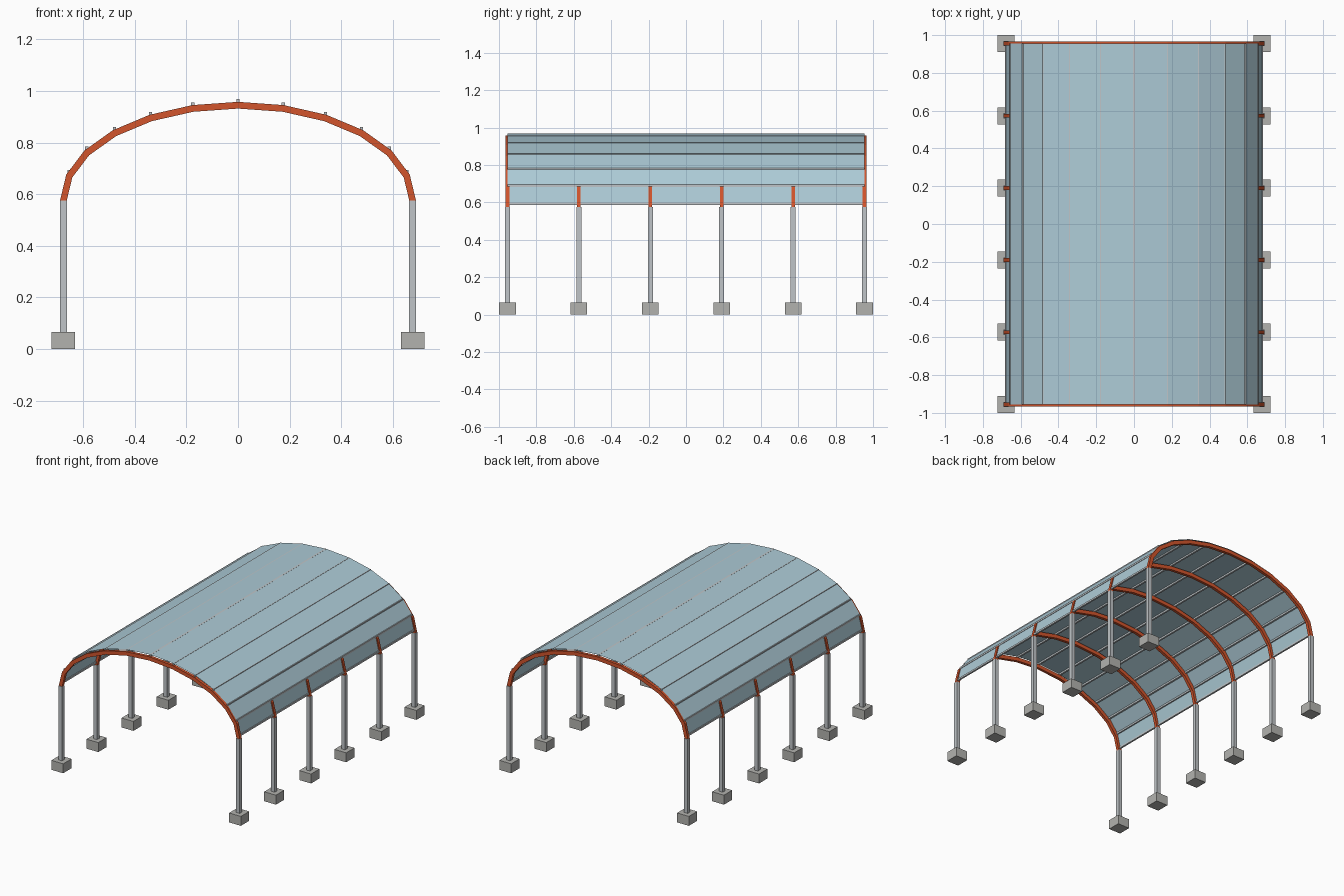
import bpy, bmesh, math

if "Cube" in bpy.data.objects:
    bpy.data.objects.remove(bpy.data.objects["Cube"])

A, B, Z0 = 0.677, 0.37, 0.575          # arch half width, rise, spring height
SEG = 12
BAYS = [-0.955 + 0.382 * i for i in range(6)]
ARCH = [(A * math.cos(math.pi * i / SEG), Z0 + B * math.sin(math.pi * i / SEG))
        for i in range(SEG + 1)]


def material(name, color):
    m = bpy.data.materials.new(name)
    m.diffuse_color = (*color, 1)
    m.use_nodes = True
    m.node_tree.nodes["Principled BSDF"].inputs["Base Color"].default_value = m.diffuse_color
    return m


STEEL = material("galvanised", (0.53, 0.56, 0.58))
ORANGE = material("orange_paint", (0.65, 0.09, 0.025))
BLUE = material("blue_sheet", (0.42, 0.60, 0.68))
CONCRETE = material("concrete", (0.45, 0.45, 0.43))


def finish(name, bm, mat):
    bmesh.ops.recalc_face_normals(bm, faces=bm.faces)
    me = bpy.data.meshes.new(name)
    bm.to_mesh(me)
    bm.free()
    me.materials.append(mat)
    ob = bpy.data.objects.new(name, me)
    bpy.context.collection.objects.link(ob)
    return ob


def box(name, center, size, mat):
    bm = bmesh.new()
    bmesh.ops.create_cube(bm, size=1)
    for v in bm.verts:
        v.co = [c + s * k for c, s, k in zip(center, size, v.co)]
    return finish(name, bm, mat)


def arch_rib(name, y, depth=0.026, width=0.020):
    """Rectangular beam bent along the faceted arch."""
    bm = bmesh.new()
    rings = []
    for i, (x, z) in enumerate(ARCH):
        t = math.pi * i / SEG
        nx, nz = B * math.cos(t), A * math.sin(t)
        k = depth / 2 / math.hypot(nx, nz)
        rings.append([bm.verts.new((x + s * nx * k, y + w * width / 2, z + s * nz * k))
                      for s, w in ((-1, -1), (1, -1), (1, 1), (-1, 1))])
    for a, b in zip(rings, rings[1:]):
        for j in range(4):
            bm.faces.new((a[j], a[(j + 1) % 4], b[(j + 1) % 4], b[j]))
    bm.faces.new(rings[0])
    bm.faces.new(rings[-1])
    return finish(name, bm, ORANGE)


# Frames: footings, columns and arched ribs
for n, y in enumerate(BAYS, 1):
    for side, x in (("left", -A), ("right", A)):
        box(f"footing_{side}_{n}", (x, y, 0.0325), (0.09, 0.09, 0.065), CONCRETE)
        box(f"column_{side}_{n}", (x, y, 0.32), (0.027, 0.027, 0.51), STEEL)
    arch_rib(f"arch_rib_{n}", y)

# Purlins running along the length
for n, (x, z) in enumerate(ARCH, 1):
    box(f"purlin_{n}", (x, 0, z + 0.018), (0.012, 1.91, 0.012), STEEL)

# Thin faceted roof sheet resting on the purlins
bm = bmesh.new()
rows = [[bm.verts.new((x, y, z + 0.024)) for y in (-0.955, 0.955)] for x, z in ARCH]
for a, b in zip(rows, rows[1:]):
    bm.faces.new((a[0], a[1], b[1], b[0]))
finish("roof_sheet", bm, BLUE)
